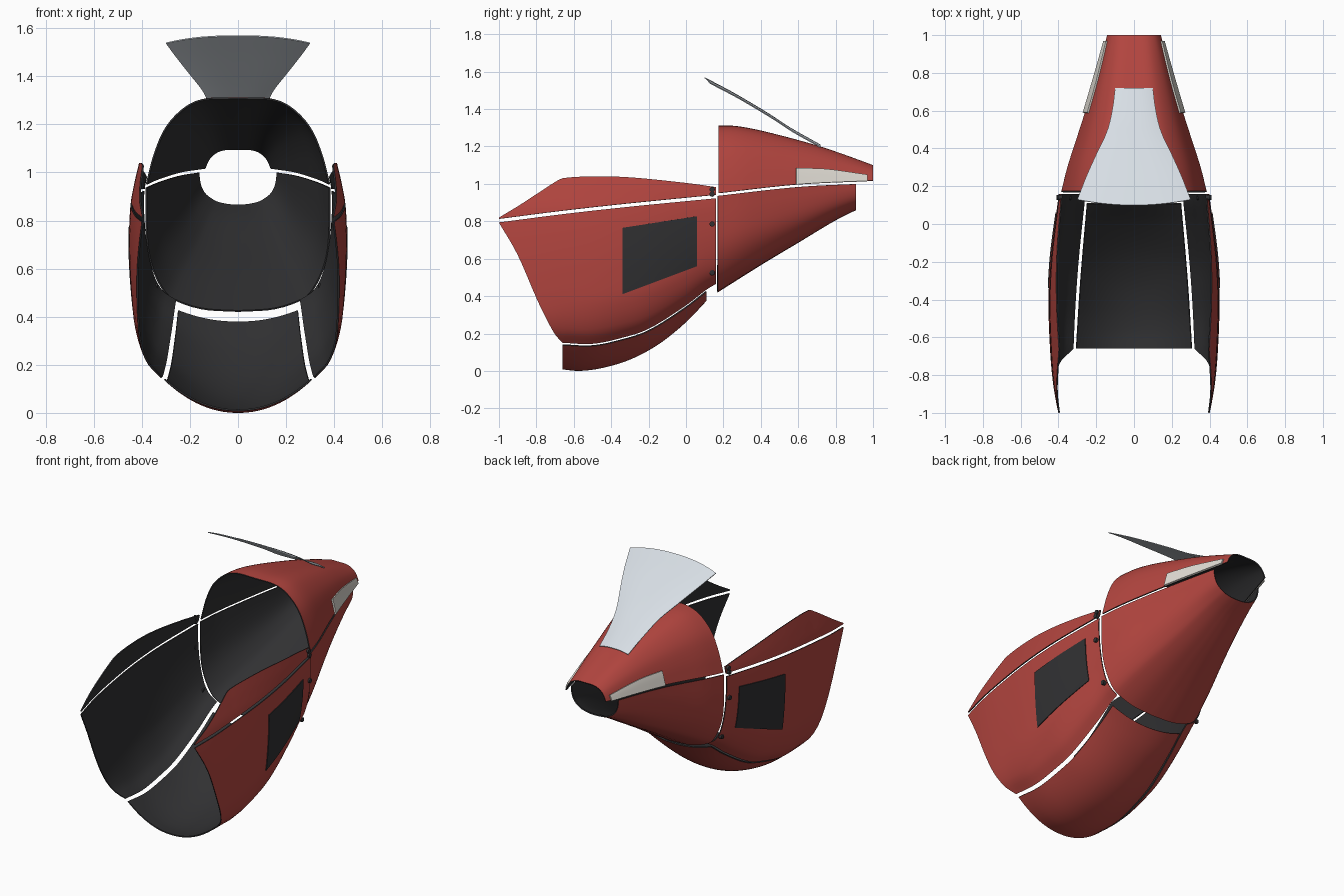
import bpy, bmesh, math
from mathutils import Vector

if "Cube" in bpy.data.objects:
    bpy.data.objects.remove(bpy.data.objects["Cube"])


def material(name, rgb):
    m = bpy.data.materials.new(name)
    m.diffuse_color = (*rgb, 1)
    m.use_nodes = True
    m.node_tree.nodes["Principled BSDF"].inputs["Base Color"].default_value = m.diffuse_color
    return m


RED = material("red_paint", (0.45, 0.06, 0.05))
DARK = material("dark_inside", (0.03, 0.03, 0.032))
GLASS = material("screen_grey", (0.68, 0.73, 0.78))
LAMP = material("lamp_white", (0.75, 0.72, 0.66))


def curve(pts, t):
    """Smooth interpolation through (t, value) points."""
    if t <= pts[0][0]:
        return pts[0][1]
    if t >= pts[-1][0]:
        return pts[-1][1]
    n = len(pts)

    def slope(k):
        a, b = pts[max(k - 1, 0)], pts[min(k + 1, n - 1)]
        return (b[1] - a[1]) / (b[0] - a[0])
    i = next(k for k in range(n - 1) if t <= pts[k + 1][0])
    (t0, v0), (t1, v1) = pts[i], pts[i + 1]
    h = t1 - t0
    s = (t - t0) / h
    return ((2*s**3 - 3*s**2 + 1) * v0 + (s**3 - 2*s**2 + s) * h * slope(i)
            + (3*s**2 - 2*s**3) * v1 + (s**3 - s**2) * h * slope(i + 1))


def steps(a, b, n):
    return [a + (b - a) * i / n for i in range(n + 1)]


def shell(name, us, vs, point, mats, thick=0.007):
    """Right half sheet from point(u, v), mirrored in x and thickened inwards."""
    bm = bmesh.new()
    rows = [[bm.verts.new(point(u, v)) for v in vs] for u in us]
    for a, b in zip(rows, rows[1:]):
        for j in range(len(vs) - 1):
            bm.faces.new((a[j], a[j + 1], b[j + 1], b[j]))
    bm.normal_update()
    mid = sum((v.co.y for v in bm.verts)) / len(bm.verts)
    c = Vector((0, mid, 0.8))
    if sum(f.normal.dot(f.calc_center_median() - c) * f.calc_area() for f in bm.faces) < 0:
        bmesh.ops.reverse_faces(bm, faces=bm.faces[:])
    me = bpy.data.meshes.new(name)
    bm.to_mesh(me)
    bm.free()
    ob = bpy.data.objects.new(name, me)
    bpy.context.collection.objects.link(ob)
    for m in mats:
        me.materials.append(m)
    mir = ob.modifiers.new("mirror", 'MIRROR')
    mir.merge_threshold = 0.0005
    sol = ob.modifiers.new("thickness", 'SOLIDIFY')
    sol.thickness, sol.offset = thick, -1
    sol.material_offset = sol.material_offset_rim = len(mats) - 1
    finish(ob)
    return ob


def finish(ob):
    bpy.ops.object.select_all(action='DESELECT')
    ob.select_set(True)
    bpy.context.view_layer.objects.active = ob
    bpy.ops.object.convert(target='MESH')
    bpy.ops.object.shade_smooth_by_angle(angle=math.radians(35))


# Side hull: outline curves and cross-sections
TOP = [(-1, .82), (-.9, .88), (-.8, .945), (-.7, 1.01), (-.66, 1.03), (-.5, 1.04),
       (-.3, 1.035), (0, 1.005), (.16, .983)]
SPLIT = [(-1, .806), (-.66, .85), (-.3, .89), (.16, .935)]
FRONT = [(-1, .793), (-.9, .62), (-.8, .39), (-.75, .285), (-.7, .195), (-.66, .15)]
BOTTOM = [(-.66, .15), (-.5, .145), (-.35, .175), (-.2, .225), (0, .35), (.11, .435), (.16, .465)]
SEC_F = [(0, .325), (.07, .38), (.2, .42), (.4, .44), (.62, .447), (.8, .44), (.91, .42), (1, .40)]
SEC_R = [(0, .26), (.07, .315), (.2, .355), (.45, .385), (.75, .398), (.9, .395), (1, .385)]
MIX = [(-1, 0), (-.66, 0), (-.25, .35), (.16, 1)]
BULGE = [(-1, .90), (-.85, .955), (-.66, .995), (-.4, 1.035), (-.15, 1.04), (.16, 1)]


def side_x(y, z):
    zb = curve(BOTTOM, y)
    zt = curve(TOP, max(y, -.66))
    t = (z - zb) / (zt - zb)
    k = curve(MIX, y)
    x = (1 - k) * curve(SEC_F, t) + k * curve(SEC_R, t)
    return x * (1 + (curve(BULGE, y) - 1) * min(1, max(0, t) * 4))


def low(y):
    return curve(FRONT, y) if y < -.66 else curve(BOTTOM, y)


def side_strip(lo, hi):
    def point(y, t):
        z = lo(y) + (hi(y) - lo(y)) * t
        return side_x(y, z), y, z
    return point


YS = steps(-1, -.66, 17) + steps(-.66, .16, 30)[1:]
shell("upper_side_panels", YS, steps(0, 1, 8),
      side_strip(lambda y: curve(SPLIT, y) + .007, lambda y: curve(TOP, y)), (RED, DARK))
shell("lower_side_panels", YS, [t ** 1.4 for t in steps(0, 1, 24)],
      side_strip(low, lambda y: curve(SPLIT, y) - .012), (RED, DARK))

# Belly pan
KEEL = [(-.66, .008), (-.57, .0), (-.45, .015), (-.3, .06), (-.15, .14), (0, .26), (.11, .375)]
BELLY_W = [(-.66, .308), (-.3, .285), (.11, .25)]


def belly(y, s):
    zk = curve(KEEL, y)
    ze = curve(BOTTOM, y) - .013
    return curve(BELLY_W, y) * s, y, zk + (ze - zk) * s ** 2.1


shell("belly_pan", steps(-.66, .11, 26), steps(0, 1, 14), belly, (RED, DARK))

# Nose: upper and lower shells
NOSE_W = [(.17, .385), (.3, .353), (.45, .305), (.6, .257), (.8, .198), (.91, .167), (1, .142)]
NOSE_TOP = [(.17, 1.31), (.25, 1.31), (.35, 1.295), (.5, 1.26), (.7, 1.205), (.85, 1.155), (1, 1.10)]
NOSE_SPLIT = [(.17, .948), (.6, .995), (1, 1.015)]
NOSE_KEEL = [(.17, .42), (.4, .565), (.6, .685), (.8, .805), (.91, .86)]
UP_A = [(0, 0), (.2, .34), (.4, .57), (.6, .78), (.8, .91), (1, 1)]
UP_B = [(0, 1), (.2, .995), (.4, .90), (.6, .67), (.8, .36), (1, 0)]
LO_B = [(0, 0), (.2, .02), (.35, .09), (.45, .16), (.55, .31), (.7, .5), (.85, .74), (1, 1)]
LO_F = [(0, 0), (.2, .39), (.35, .68), (.45, .80), (.55, .91), (.7, .98), (.85, 1), (1, 1)]
LO_R = [(0, 0), (.2, .27), (.35, .52), (.45, .64), (.55, .81), (.7, .92), (.85, .98), (1, 1)]


def nose_upper(y, s):
    zs, zt = curve(NOSE_SPLIT, y) + .003, curve(NOSE_TOP, y)
    return curve(NOSE_W, y) * curve(UP_A, s), y, zs + (zt - zs) * curve(UP_B, s)


def nose_lower(y, s):
    zs, zk = curve(NOSE_SPLIT, y) - .012, curve(NOSE_KEEL, y)
    k = (y - .17) / .74
    a = (1 - k) * curve(LO_F, s) + k * curve(LO_R, s)
    return curve(NOSE_W, y) * a, y, zk + (zs - zk) * curve(LO_B, s)


shell("upper_nose", steps(.175, 1, 26), steps(0, 1, 20), nose_upper, (RED, DARK))
shell("lower_nose", steps(.17, .91, 24), steps(0, 1, 24), nose_lower, (RED, DARK))

# Windscreen
SCREEN_W = [(.10, .30), (.23, .252), (.34, .205), (.48, .143), (.6, .115), (.72, .10)]
SCREEN_Z = [(.10, 1.57), (.26, 1.485), (.45, 1.372), (.56, 1.3), (.72, 1.21)]


def screen(y, s):
    f = (.72 - y) / .62
    return (curve(SCREEN_W, y) * s, y + .03 * f * s ** 2,
            curve(SCREEN_Z, y) - (.012 + .018 * f) * s ** 2.5)


shell("windscreen", steps(.10, .72, 20), steps(0, 1, 10), screen, (GLASS,), .005)

# Headlamps lying on the upper nose
LAMP_TOP = [(.59, 1.085), (.75, 1.08), (.97, 1.05)]


def lamp(y, t):
    zs, zt = curve(NOSE_SPLIT, y) + .003, curve(NOSE_TOP, y)
    z = zs + (curve(LAMP_TOP, y) - zs) * t
    b = (z - zs) / (zt - zs)
    s = min(steps(.4, 1, 300), key=lambda q: abs(curve(UP_B, q) - b))
    return curve(NOSE_W, y) * curve(UP_A, s) + .012, y, z


shell("headlamps", steps(.59, .97, 12), steps(0, 1, 5), lamp, (LAMP,), .009)


# Dark vent panels on the sides
def vent(y, t):
    k = (y + .34) / .4
    lo, hi = .41 + .15 * k, .765 + .062 * k
    z = lo + (hi - lo) * t
    return side_x(y, z) + .005, y, z


shell("side_vents", steps(-.34, .06, 12), steps(0, 1, 10), vent, (DARK,), .008)

# Fastener studs along the rear edge of the side panels
for i, z in enumerate((.97, .945, .785, .525)):
    for sx in (-1, 1):
        bpy.ops.mesh.primitive_cylinder_add(
            vertices=16, radius=.014, depth=.02, rotation=(0, math.pi / 2, 0),
            location=(sx * (side_x(.14, z) + .002), .14, z))
        stud = bpy.context.object
        stud.name = f"stud_{i}_{'right' if sx > 0 else 'left'}"
        stud.data.materials.append(DARK)
        finish(stud)
